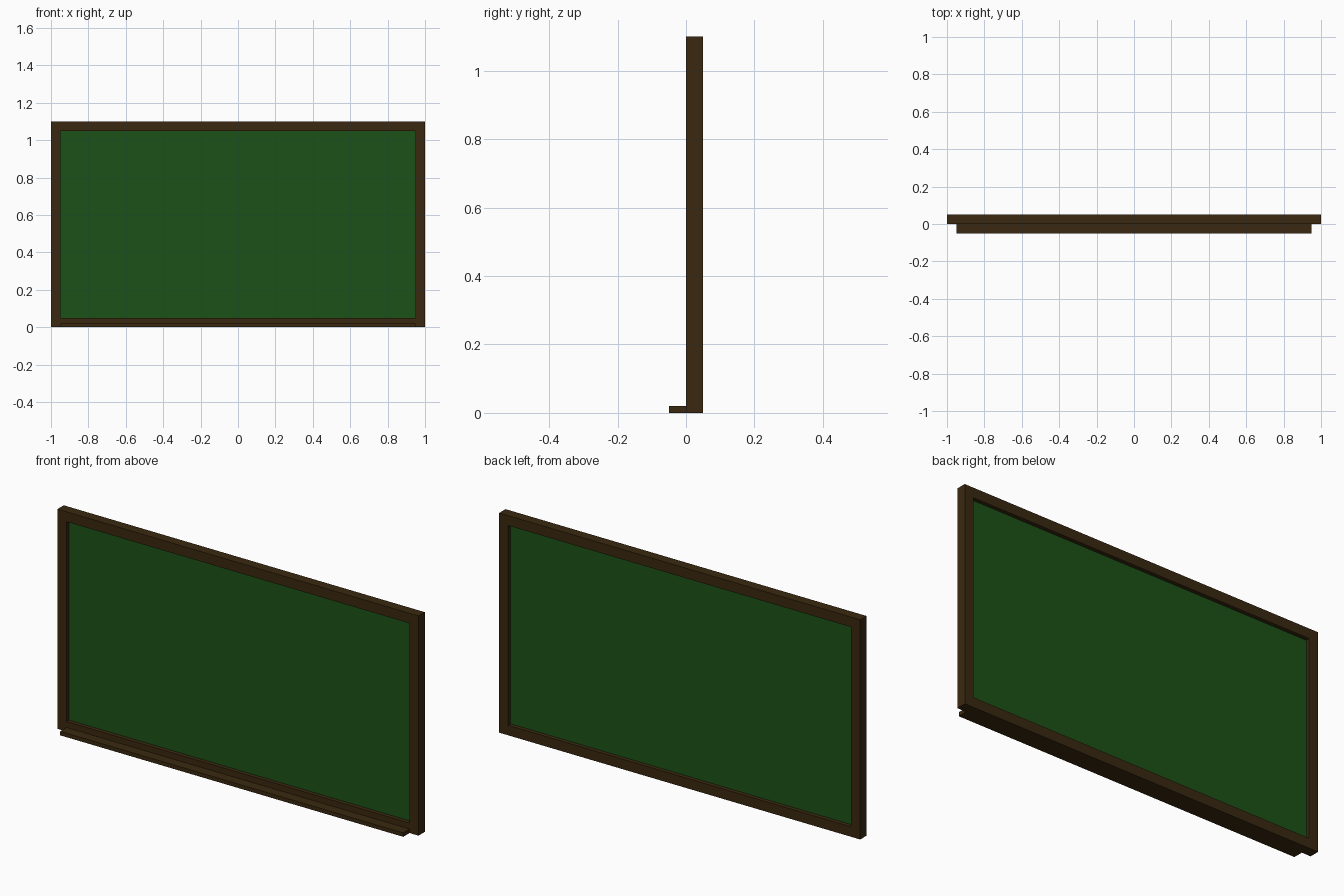
import bpy, bmesh

if "Cube" in bpy.data.objects:
    bpy.data.objects.remove(bpy.data.objects["Cube"])

def material(name, rgb):
    m = bpy.data.materials.new(name)
    m.diffuse_color = (*rgb, 1)
    m.use_nodes = True
    m.node_tree.nodes["Principled BSDF"].inputs["Base Color"].default_value = m.diffuse_color
    return m

wood = material("dark_wood", (0.042, 0.022, 0.005))
green = material("green_slate", (0.0116, 0.084, 0.009))

def finish(name, bm, mat):
    bmesh.ops.recalc_face_normals(bm, faces=bm.faces)
    mesh = bpy.data.meshes.new(name)
    bm.to_mesh(mesh)
    bm.free()
    mesh.materials.append(mat)
    obj = bpy.data.objects.new(name, mesh)
    bpy.context.collection.objects.link(obj)
    return obj

def box(name, lo, hi, mat):
    bm = bmesh.new()
    bmesh.ops.create_cube(bm, size=1)
    for v in bm.verts:
        v.co = [(a + b) / 2 + c * (b - a) for a, b, c in zip(lo, hi, v.co)]
    return finish(name, bm, mat)

# Frame: one rectangular ring with square edges
HALF, TOP, BAR, DEPTH = 1.0, 1.10, 0.05, 0.05
bm = bmesh.new()
rings = []
for inset, y in ((0, 0), (BAR, 0), (BAR, DEPTH), (0, DEPTH)):
    x, z0, z1 = HALF - inset, inset, TOP - inset
    rings.append([bm.verts.new((px, y, pz))
                  for px, pz in ((-x, z0), (x, z0), (x, z1), (-x, z1))])
for r in range(4):
    a, b = rings[r], rings[(r + 1) % 4]
    for i in range(4):
        j = (i + 1) % 4
        bm.faces.new((a[i], a[j], b[j], b[i]))
finish("frame", bm, wood)

# Writing panel, recessed on both sides
box("board", (-0.95, 0.02, 0.05), (0.95, 0.03, 1.05), green)

# Chalk ledge along the bottom front
box("chalk_ledge", (-0.95, -0.05, 0), (0.95, 0, 0.02), wood)
